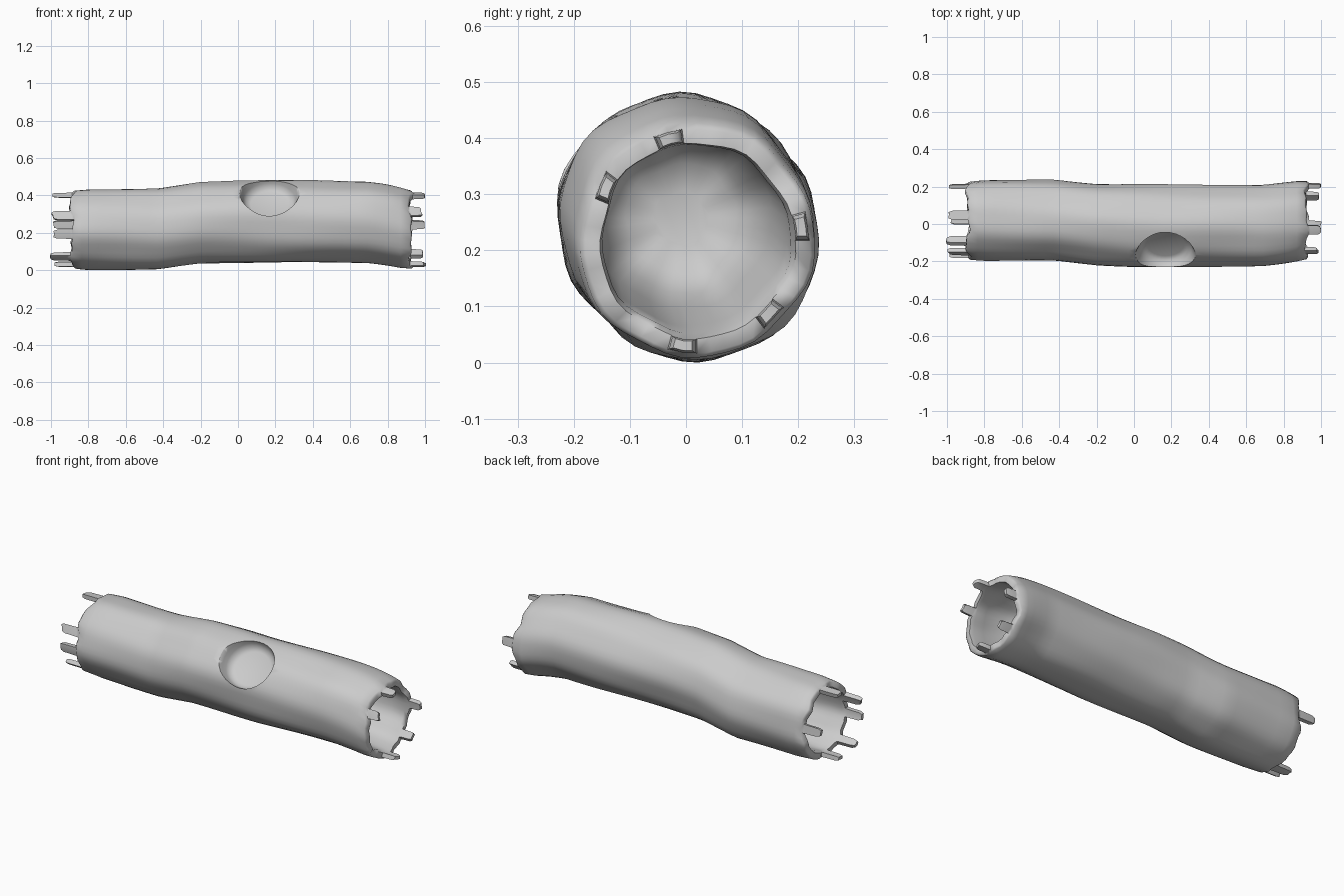
import bpy, bmesh, math, random
from mathutils import Vector, Matrix

if "Cube" in bpy.data.objects:
    bpy.data.objects.remove(bpy.data.objects["Cube"])

random.seed(4)
N = 48
# centre line of the log: x, centre y, centre z, radius
PATH = [(-0.89, .022, .229, .207), (-0.8, .022, .230, .215), (-0.42, .020, .230, .216),
        (-0.33, .010, .243, .216), (-0.2, -.003, .262, .217), (0.0, -.009, .268, .220),
        (0.2, -.012, .268, .220), (0.7, -.008, .267, .217), (0.8, .003, .254, .217),
        (0.88, .014, .236, .214), (0.93, .020, .226, .207)]
LEFT_TEETH = [5, 82, 155, 188, 230, 268]
RIGHT_TEETH = [10, 102, 151, 260, 315]


def at(x):
    x = min(max(x, PATH[0][0]), PATH[-1][0])
    for a, b in zip(PATH, PATH[1:]):
        if x <= b[0]:
            t = (x - a[0]) / (b[0] - a[0])
            return [a[i] + (b[i] - a[i]) * t for i in (1, 2, 3)]


def bark(x, a):
    return (.0025 * math.sin(5 * a + 2.5 * x) + .0022 * math.sin(9 * a - 3 * x + 1)
            + .002 * math.sin(3 * a + 9 * x))


def ring(bm, x, inset=0, jag=None, scale=1):
    cy, cz, r = at(x)
    vs = []
    for i in range(N):
        a = math.tau * i / N
        rr = (r - inset + bark(x, a)) * scale
        xx = x + (jag[i] if jag else 0)
        vs.append(bm.verts.new((xx, cy + rr * math.cos(a), cz + rr * math.sin(a))))
    return vs


def bridge(bm, a, b):
    return [bm.faces.new((a[i], a[(i + 1) % N], b[(i + 1) % N], b[i])) for i in range(N)]


def jagged(amount):
    phase = [random.uniform(0, 6.28) for _ in range(3)]
    return [amount * (math.sin(4 * t + phase[0]) + .6 * math.sin(7 * t + phase[1])
                      + .5 * math.sin(13 * t + phase[2]))
            for t in (math.tau * i / N for i in range(N))]


def end_cavity(bm, outer, x, s, jag):
    """Rounded rim, tapering hollow and bowl-shaped end wall; returns the rim faces."""
    lip = ring(bm, x + s * .008, .008, jag)
    bridge(bm, outer, lip)
    inner = ring(bm, x + s * .008, .034, jag)
    rim = bridge(bm, lip, inner)
    last = inner
    for depth, inset in ((.012, .043), (.08, .047), (.2, .06), (.3, .085), (.34, .12), (.355, .17)):
        nxt = ring(bm, x - s * depth, inset)
        bridge(bm, last, nxt)
        last = nxt
    bm.faces.new(last)
    return rim


def splinters(bm, rim, angles, s, length):
    for ang in angles:
        k = int(round(ang / 360 * N))
        faces = [rim[(k - 1) % N], rim[k % N]]
        far = s * (random.uniform(.92, 1.0) * length)
        for dx, sc in ((far * .12, .95), (far * .7, .95), (far * .18, .72)):
            res = bmesh.ops.extrude_face_region(bm, geom=faces)
            bmesh.ops.delete(bm, geom=faces, context='FACES')
            faces = [g for g in res['geom'] if isinstance(g, bmesh.types.BMFace)]
            vs = list({v for f in faces for v in f.verts})
            mid = sum((v.co for v in vs), Vector()) / len(vs)
            for v in vs:
                v.co = mid + (v.co - mid) * sc + Vector((dx, 0, 0))


def finish(bm, name):
    bmesh.ops.recalc_face_normals(bm, faces=bm.faces)
    me = bpy.data.meshes.new(name)
    bm.to_mesh(me)
    bm.free()
    ob = bpy.data.objects.new(name, me)
    bpy.context.collection.objects.link(ob)
    return ob


# trunk with broken ends
bm = bmesh.new()
jl, jr = jagged(.008), jagged(.008)
x0, x1, steps = -0.88, 0.915, 40
rings = []
for i in range(steps + 1):
    jag = jl if i == 0 else jr if i == steps else None
    rings.append(ring(bm, x0 + (x1 - x0) * i / steps, 0, jag))
for a, b in zip(rings, rings[1:]):
    bridge(bm, a, b)
rim_l = end_cavity(bm, rings[0], x0, -1, jl)
rim_r = end_cavity(bm, rings[-1], x1, 1, jr)
splinters(bm, rim_l, LEFT_TEETH, -1, .108)
splinters(bm, rim_r, RIGHT_TEETH, 1, .07)
log = finish(bm, "hollow_log")

# knot hole cutter: a flared bowl pointing up and forward
bm = bmesh.new()
last, M = None, 32
for r, h in ((.095, -.088), (.118, -.08), (.132, -.055), (.140, -.03), (.150, -.005),
             (.168, .010), (.20, .022), (.21, .1)):
    vs = [bm.verts.new((r * 1.06 * math.cos(math.tau * i / M),
                        r * .97 * math.sin(math.tau * i / M), h)) for i in range(M)]
    if last:
        for i in range(M):
            bm.faces.new((last[i], last[(i + 1) % M], vs[(i + 1) % M], vs[i]))
    else:
        bm.faces.new(vs)
    last = vs
bm.faces.new(last)
out = Vector((0, -.707, .707))
bm.transform(Matrix.Translation(Vector((.168, -.012, .268)) + out * .22)
             @ Matrix.Rotation(math.radians(45), 4, 'X'))
cutter = finish(bm, "knot_hole_cutter")
cutter.hide_render = True
cutter.hide_set(True)

mod = log.modifiers.new("knot_hole", 'BOOLEAN')
mod.operation, mod.object, mod.solver = 'DIFFERENCE', cutter, 'EXACT'

# smooth shading with crisp broken edges
bpy.context.view_layer.objects.active = log
log.select_set(True)
bpy.ops.object.modifier_apply(modifier=mod.name)
bpy.ops.object.shade_smooth_by_angle(angle=math.radians(50))
bpy.data.objects.remove(cutter)
low = min(v.co.z for v in log.data.vertices)
for v in log.data.vertices:
    v.co.z -= low
